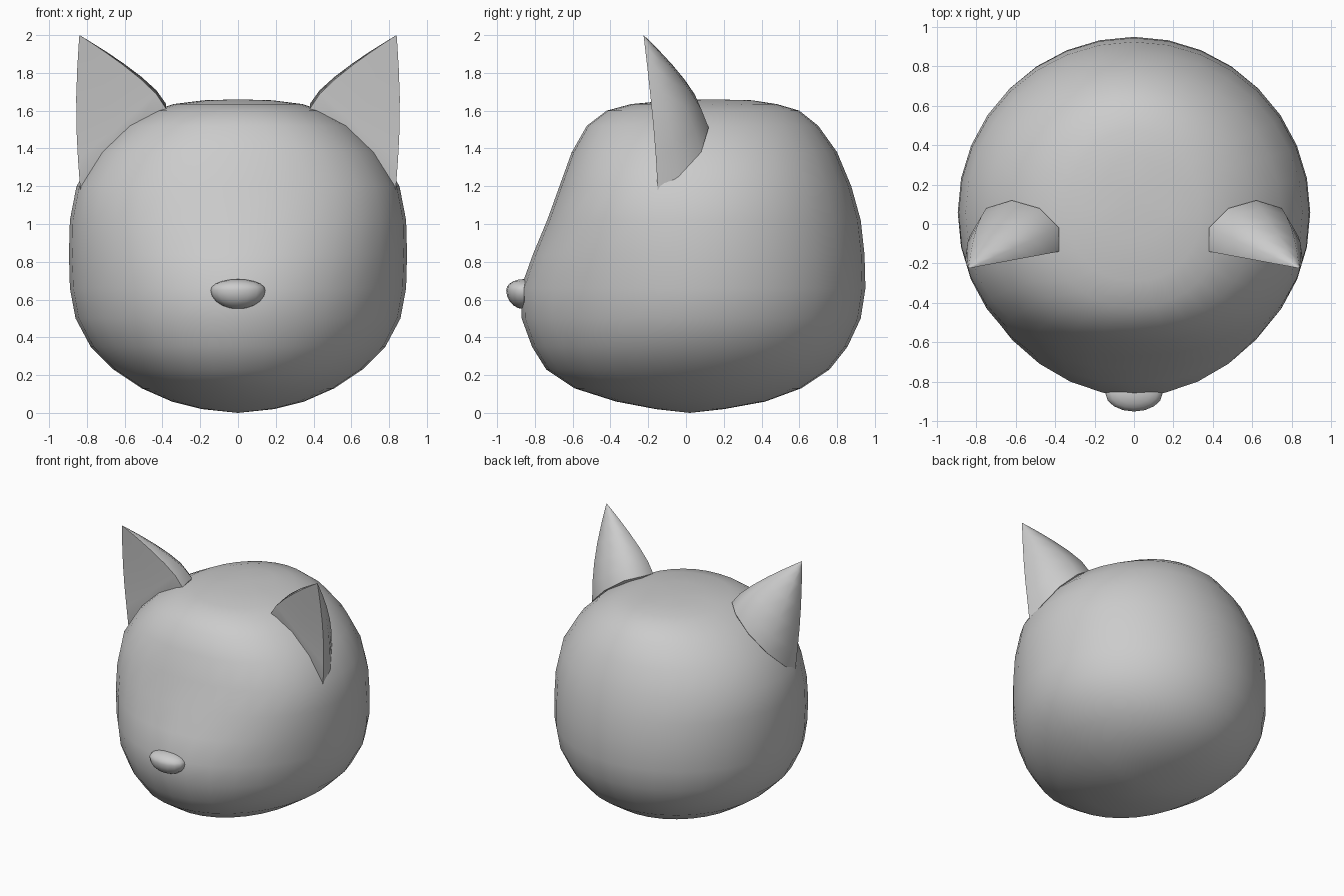
import bpy, bmesh, math
from mathutils import Vector

if "Cube" in bpy.data.objects:
    bpy.data.objects.remove(bpy.data.objects["Cube"])


def make(name, bm, angle=None):
    bmesh.ops.recalc_face_normals(bm, faces=bm.faces)
    me = bpy.data.meshes.new(name)
    bm.to_mesh(me)
    bm.free()
    ob = bpy.data.objects.new(name, me)
    bpy.context.collection.objects.link(ob)
    bpy.ops.object.select_all(action='DESELECT')
    ob.select_set(True)
    bpy.context.view_layer.objects.active = ob
    if angle:
        bpy.ops.object.shade_smooth_by_angle(angle=math.radians(angle))
    else:
        bpy.ops.object.shade_smooth()
    return ob


def loft(bm, rings):
    """Skin closed rings of equal length, returning their vertices."""
    vs = [[bm.verts.new(p) for p in r] for r in rings]
    for a, b in zip(vs, vs[1:]):
        for i in range(len(a)):
            j = (i + 1) % len(a)
            bm.faces.new((a[i], a[j], b[j], b[i]))
    return vs


def fan(bm, ring, point):
    tip = bm.verts.new(point)
    for i in range(len(ring)):
        bm.faces.new((ring[i], ring[(i + 1) % len(ring)], tip))


# Head: z, half width, front y, back y, front roundness exponent
levels = [
    (0.02, 0.19, -0.16, 0.20, 2.0), (0.06, 0.35, -0.37, 0.42, 2.0),
    (0.13, 0.51, -0.59, 0.61, 2.0), (0.23, 0.66, -0.74, 0.76, 2.0),
    (0.35, 0.78, -0.815, 0.855, 1.95), (0.50, 0.86, -0.87, 0.925, 1.9),
    (0.66, 0.89, -0.875, 0.95, 1.9), (0.84, 0.895, -0.81, 0.945, 2.05),
    (1.02, 0.89, -0.735, 0.925, 2.2), (1.20, 0.855, -0.67, 0.875, 2.3),
    (1.38, 0.745, -0.605, 0.80, 2.3), (1.52, 0.60, -0.525, 0.70, 2.3),
    (1.60, 0.45, -0.42, 0.60, 2.2), (1.635, 0.34, -0.29, 0.48, 2.1),
    (1.655, 0.18, -0.08, 0.35, 2.0),
]
SEG = 32
rings = []
for z, w, front, back, p in levels:
    c = 0.06
    ring = []
    for i in range(SEG):
        a = 2 * math.pi * i / SEG
        s, k = math.sin(a), math.cos(a)
        e = 2 / p if s < 0 else 1.0
        x = math.copysign(abs(k) ** e, k) * w
        y = c + (s * (back - c) if s >= 0 else -abs(s) ** e * (c - front))
        ring.append((x, y, z))
    rings.append(ring)
bm = bmesh.new()
vs = loft(bm, rings)
fan(bm, vs[0], (0, 0.02, 0.0))
fan(bm, vs[-1], (0, 0.14, 1.66))
make("head", bm)

# Ears: half-cones with a flat front, sunk into the head
base = [Vector(v) for v in (
    (0.38, -0.14, 1.61), (0.38, -0.02, 1.635), (0.48, 0.08, 1.61),
    (0.62, 0.12, 1.51), (0.75, 0.08, 1.38), (0.82, -0.04, 1.25),
    (0.835, -0.15, 1.18), (0.60, -0.145, 1.40))]
tip = Vector((0.84, -0.225, 2.0))
root = Vector((0.55, -0.06, 1.30))
for side, label in ((1, "left"), (-1, "right")):
    rings = [[b.lerp(root, 0.12) for b in base]]
    for t in (0, 0.2, 0.4, 0.6, 0.78, 0.9, 0.97):
        f = t ** 1.35
        rings.append([Vector((b.x + (tip.x - b.x) * f + 0.02 * math.sin(math.pi * t) * (b.x > 0.7),
                              b.y + (tip.y - b.y) * f,
                              b.z + (tip.z - b.z) * t)) for b in base])
    bm = bmesh.new()
    vs = loft(bm, [[(p.x * side, p.y, p.z) for p in r] for r in rings])
    fan(bm, vs[-1], (tip.x * side, tip.y, tip.z))
    fan(bm, vs[0], (root.x * side, root.y, root.z))
    make(label + "_ear", bm, 50)

# Nose: small button, shallow above and deeper below its ridge
bm = bmesh.new()
bmesh.ops.create_uvsphere(bm, u_segments=16, v_segments=10, radius=1)
for v in bm.verts:
    x, y, z = v.co
    v.co = (x * 0.145, -0.86 + y * 0.092, 0.65 + z * (0.058 if z > 0 else 0.10))
make("nose", bm)
